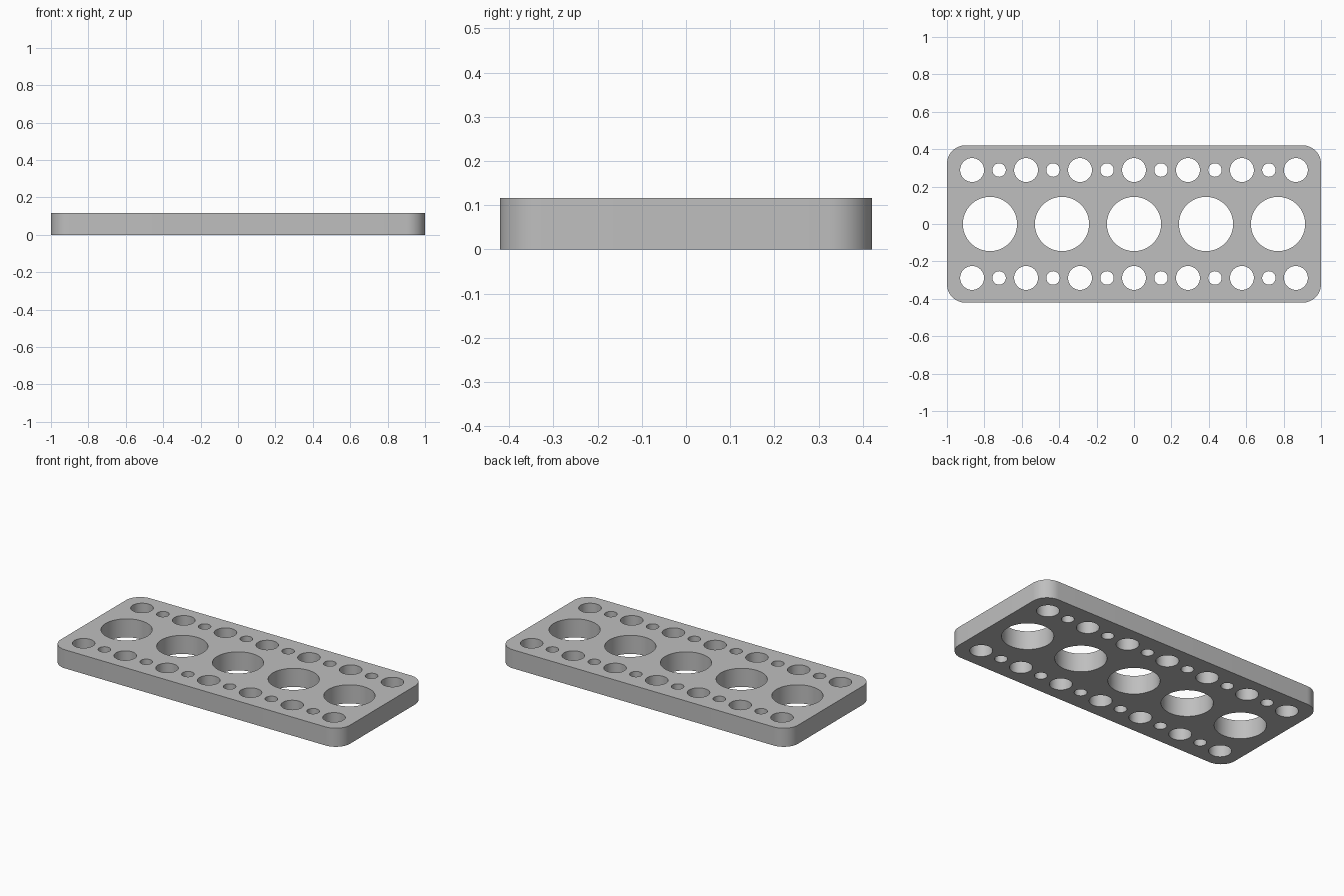
import bpy, bmesh
from math import sin, cos, pi

cube = bpy.data.objects.get("Cube")
if cube:
    bpy.data.objects.remove(cube, do_unlink=True)

HALF_X, HALF_Y, THICK, CORNER = 1.0, 0.421, 0.116, 0.1
PITCH = 0.2885      # spacing of the medium holes
ROW_Y = 0.2885      # distance of the hole rows from the centre line


def arc(cx, cy, r, start, sweep, count):
    return [(cx + r * cos(start + sweep * i / count),
             cy + r * sin(start + sweep * i / count)) for i in range(count + 1)]


def add_loop(curve, points):
    spline = curve.splines.new('POLY')
    spline.points.add(len(points) - 1)
    for p, (x, y) in zip(spline.points, points):
        p.co = (x, y, 0, 1)
    spline.use_cyclic_u = True


def add_hole(curve, x, y, r, sides):
    add_loop(curve, arc(x, y, r, 0, 2 * pi, sides)[:-1])


# Flat outline: rounded rectangle with holes
profile = bpy.data.curves.new("plate_profile", 'CURVE')
profile.dimensions = '2D'
profile.fill_mode = 'BOTH'
profile.extrude = THICK / 2

outline = []
for i, (sx, sy) in enumerate([(1, 1), (-1, 1), (-1, -1), (1, -1)]):
    outline += arc(sx * (HALF_X - CORNER), sy * (HALF_Y - CORNER),
                   CORNER, i * pi / 2, pi / 2, 12)
add_loop(profile, outline)

# Large holes along the centre line
for i in range(-2, 3):
    add_hole(profile, i * 0.385, 0, 0.145, 64)

# Alternating medium and small holes along both long edges
for y in (-ROW_Y, ROW_Y):
    for i in range(-6, 7):
        medium = i % 2 == 0
        add_hole(profile, i * PITCH / 2, y, 0.064 if medium else 0.036,
                 48 if medium else 32)

# Turn the profile into a solid mesh
source = bpy.data.objects.new("plate_profile", profile)
bpy.context.collection.objects.link(source)
bpy.context.view_layer.update()
graph = bpy.context.evaluated_depsgraph_get()
mesh = bpy.data.meshes.new_from_object(source.evaluated_get(graph))
bpy.data.objects.remove(source, do_unlink=True)

bm = bmesh.new()
bm.from_mesh(mesh)
bmesh.ops.remove_doubles(bm, verts=bm.verts, dist=0.0001)
bmesh.ops.translate(bm, verts=bm.verts, vec=(0, 0, THICK / 2))
bmesh.ops.recalc_face_normals(bm, faces=bm.faces)
bm.to_mesh(mesh)
bm.free()

plate = bpy.data.objects.new("perforated_plate", mesh)
mesh.name = "perforated_plate"
bpy.context.collection.objects.link(plate)

# Plain grey finish
grey = bpy.data.materials.new("light_grey")
grey.use_nodes = True
color = (0.52, 0.52, 0.52, 1)
grey.diffuse_color = color
grey.node_tree.nodes["Principled BSDF"].inputs["Base Color"].default_value = color
mesh.materials.clear()
mesh.materials.append(grey)

# Smooth curved walls, sharp rims
bpy.ops.object.select_all(action='DESELECT')
plate.select_set(True)
bpy.context.view_layer.objects.active = plate
bpy.ops.object.shade_smooth_by_angle(angle=pi / 6)
